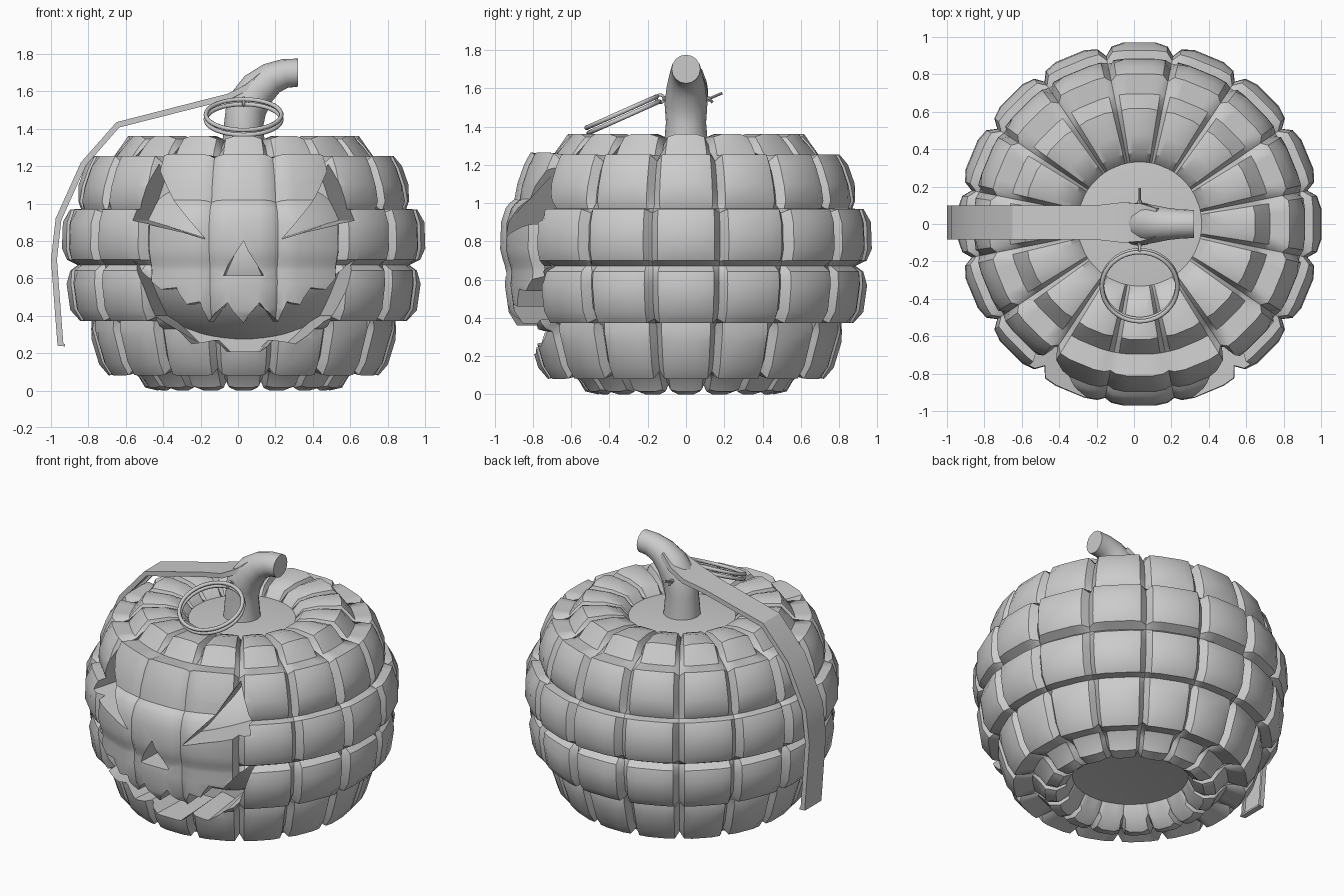
import bpy, bmesh, math
from mathutils import Vector, Matrix

cube = bpy.data.objects.get("Cube")
if cube:
    bpy.data.objects.remove(cube, do_unlink=True)

CX = 0.03          # axis of the gourd
LOBES = 16
DEPTH = 0.06       # groove depth

grey = bpy.data.materials.new("plain grey")
grey.use_nodes = True
grey.diffuse_color = (0.6, 0.6, 0.6, 1)
grey.node_tree.nodes["Principled BSDF"].inputs["Base Color"].default_value = (0.6, 0.6, 0.6, 1)


def finish(name, bm, angle=35):
    bmesh.ops.recalc_face_normals(bm, faces=bm.faces[:])
    mesh = bpy.data.meshes.new(name)
    bm.to_mesh(mesh)
    bm.free()
    mesh.materials.append(grey)
    ob = bpy.data.objects.new(name, mesh)
    bpy.context.collection.objects.link(ob)
    smooth(ob, angle)
    return ob


def smooth(ob, angle):
    bpy.ops.object.select_all(action='DESELECT')
    ob.select_set(True)
    bpy.context.view_layer.objects.active = ob
    bpy.ops.object.shade_smooth_by_angle(angle=math.radians(angle))


def loft(name, sections, angle=35):
    """Closed cross-sections skinned together and capped at both ends."""
    bm = bmesh.new()
    rings = [[bm.verts.new(p) for p in s] for s in sections]
    n = len(rings[0])
    for a, b in zip(rings, rings[1:]):
        for i in range(n):
            bm.faces.new((a[i], a[(i + 1) % n], b[(i + 1) % n], b[i]))
    bm.faces.new(rings[0])
    bm.faces.new(rings[-1])
    return finish(name, bm, angle)


def tangent(pts, i):
    return (pts[min(i + 1, len(pts) - 1)] - pts[max(i - 1, 0)]).normalized()


# Body profile from base to crown: radius, height, how deep in the groove
PROFILE = [
    (0.36, 0.08, 1), (0.40, 0.03, .3), (0.46, 0.0, 0), (0.53, 0.01, .1), (0.57, 0.05, .4),
    (0.63, 0.06, 1),
    (0.73, 0.07, .2), (0.775, 0.14, 0), (0.815, 0.27, 0), (0.83, 0.32, .25), (0.865, 0.34, 1),
    (0.89, 0.365, .25), (0.93, 0.43, 0), (0.95, 0.57, 0), (0.945, 0.64, .25), (0.95, 0.67, 1),
    (0.96, 0.70, .2), (0.975, 0.76, 0), (0.97, 0.90, 0), (0.945, 0.975, .25), (0.925, 1.0, 1),
    (0.90, 1.02, .25), (0.885, 1.10, 0), (0.85, 1.20, 0), (0.815, 1.265, .25), (0.73, 1.30, 1),
    (0.66, 1.32, .2), (0.62, 1.36, 0), (0.48, 1.36, 0), (0.38, 1.34, .2), (0.33, 1.33, 1),
]
COLUMNS = [(0, 1), (.1, .25), (.28, 0), (.72, 0), (.9, .25)]


def body():
    bm = bmesh.new()
    rings = []
    for r, z, row in PROFILE:
        inward = Vector((0.35 - r, 0.68 - z)).normalized()
        ring = []
        for lobe in range(LOBES):
            for off, col in COLUMNS:
                turn = lobe - 0.5 + off
                a = math.tau * turn / LOBES - math.pi / 2
                dep = max(row, col)
                # the carved face is one smooth panel across three lobes
                if 0.33 < z < 1.28 and (turn < 1.49 or turn > LOBES - 1.49):
                    dep = 0.45 * col
                rr = r + inward.x * dep * DEPTH
                ring.append(bm.verts.new((CX + rr * math.cos(a), rr * math.sin(a),
                                          z + inward.y * dep * DEPTH)))
        rings.append(ring)
    n = len(rings[0])
    for a, b in zip(rings, rings[1:]):
        for i in range(n):
            bm.faces.new((a[i], a[(i + 1) % n], b[(i + 1) % n], b[i]))
    for ring, z in ((rings[0], 0.17), (rings[-1], 1.30)):
        pole = bm.verts.new((CX, 0, z))
        for i in range(n):
            bm.faces.new((ring[i], ring[(i + 1) % n], pole))
    return finish("pumpkin_body", bm)


def cutter(name, outline):
    """Prism narrowing towards the axis, from in front of the body to its inside."""
    ob = loft(name, [[(CX + x * s, y, z) for x, z in outline]
                     for y, s in ((-1.2, 1.2), (-0.4, 0.82))])
    ob.hide_render = True
    return ob


def mirrored(half):
    return half + [(-x, z) for x, z in reversed(half) if x > 0]


EYE = [(0.19, 0.81), (0.60, 0.91), (0.48, 1.21)]
NOSE = [(0, 0.80), (0.10, 0.615)]
UPPER_LIP = [(0, 0.36), (0.08, 0.47), (0.18, 0.37), (0.22, 0.475), (0.29, 0.46),
             (0.345, 0.55), (0.43, 0.54), (0.61, 0.70)]
LOWER_LIP = [(0.49, 0.40), (0.43, 0.37), (0.28, 0.25), (0.16, 0.27), (0.09, 0.21)]

shell = body()
cutters = [cutter("left_eye_cutter", EYE),
           cutter("right_eye_cutter", [(-x, z) for x, z in EYE]),
           cutter("nose_cutter", mirrored(NOSE)),
           cutter("mouth_cutter", mirrored(UPPER_LIP + LOWER_LIP))]
for c in cutters:
    mod = shell.modifiers.new(c.name, 'BOOLEAN')
    mod.operation = 'DIFFERENCE'
    mod.solver = 'EXACT'
    mod.object = c
    bpy.ops.object.select_all(action='DESELECT')
    shell.select_set(True)
    bpy.context.view_layer.objects.active = shell
    bpy.ops.object.modifier_apply(modifier=mod.name)
for c in cutters:
    bpy.data.objects.remove(c, do_unlink=True)
smooth(shell, 35)

# Inner core seen through the carved openings
bm = bmesh.new()
bmesh.ops.create_uvsphere(bm, u_segments=48, v_segments=24, radius=1,
                          matrix=Matrix.Translation((CX, 0, 0.72)) @ Matrix.Diagonal((.74, .74, .53, 1)))
finish("inner_core", bm, 60)

# Stem: round sections swept along a bend
STEM = [(.03, 1.25, .12), (.03, 1.42, .105), (.045, 1.52, .112), (.11, 1.615, .10),
        (.18, 1.67, .086), (.25, 1.695, .078), (.32, 1.70, .075)]
path = [Vector((x, 0, z)) for x, z, r in STEM]
sections = []
for i, (x, z, r) in enumerate(STEM):
    t = Vector((1, 0, 0)) if i == len(STEM) - 1 else tangent(path, i)
    up = Vector((-t.z, 0, t.x))
    sections.append([path[i] + r * (math.cos(k * math.tau / 16) * up +
                                    math.sin(k * math.tau / 16) * Vector((0, 1, 0)))
                     for k in range(16)])
loft("stem", sections)

# Lever: a shallow channel following the side of the body (x, z, half width)
LEVER = [(.12, 1.70, .075), (.04, 1.635, .10), (-.06, 1.585, .108), (-.22, 1.545, .09),
         (-.65, 1.435, .09), (-.84, 1.22, .09), (-.975, .92, .09), (-1.0, .70, .09), (-.965, .24, .09)]
path = [Vector((x, 0, z)) for x, z, w in LEVER]
sections = []
for i, (x, z, w) in enumerate(LEVER):
    t = tangent(path, i)
    down = Vector((-t.z, 0, t.x))
    half = [(w, 0), (w, .032), (w - .014, .032), (w - .014, .014)]
    outline = half + [(-y, d) for y, d in reversed(half)]
    sections.append([path[i] + down * d + Vector((0, y + .008, 0)) for y, d in outline])
loft("safety_lever", sections, 30)
loft("lever_tip", [[(x, y, z) for x, z in ((-.966, .24), (-.966, .252), (-.925, .248), (-.925, .236))]
                   for y in (-.08, .096)])


def torus(name, centre, major, minor, tilt_axis, tilt, seg=40, sides=8):
    bpy.ops.mesh.primitive_torus_add(major_radius=major, minor_radius=minor, major_segments=seg,
                                     minor_segments=sides, location=centre)
    ob = bpy.context.object
    ob.name = name
    ob.rotation_euler[tilt_axis] = tilt
    ob.data.materials.append(grey)
    smooth(ob, 60)


def rod(name, a, b, radius):
    a, b = Vector(a), Vector(b)
    bm = bmesh.new()
    rot = (b - a).to_track_quat('Z', 'Y').to_matrix().to_4x4()
    bmesh.ops.create_cone(bm, cap_ends=True, segments=10, radius1=radius, radius2=radius,
                          depth=(b - a).length, matrix=Matrix.Translation((a + b) / 2) @ rot)
    finish(name, bm)


# Split ring, eyelet and pin
TILT = math.radians(24)
for name, s in (("pull_ring_upper", 1), ("pull_ring_lower", -1)):
    torus(name, (CX, -.33 - s * .006, 1.462 + s * .013), .202, .012, 0, TILT)
torus("pin_eyelet", (CX, -.135, 1.545), .02, .008, 1, math.pi / 2, 16)
rod("pin", (CX, -.12, 1.545), (CX, .125, 1.545), .013)
rod("pin_prong_upper", (CX, .12, 1.545), (CX, .19, 1.575), .007)
rod("pin_prong_lower", (CX, .12, 1.545), (CX, .14, 1.525), .007)
